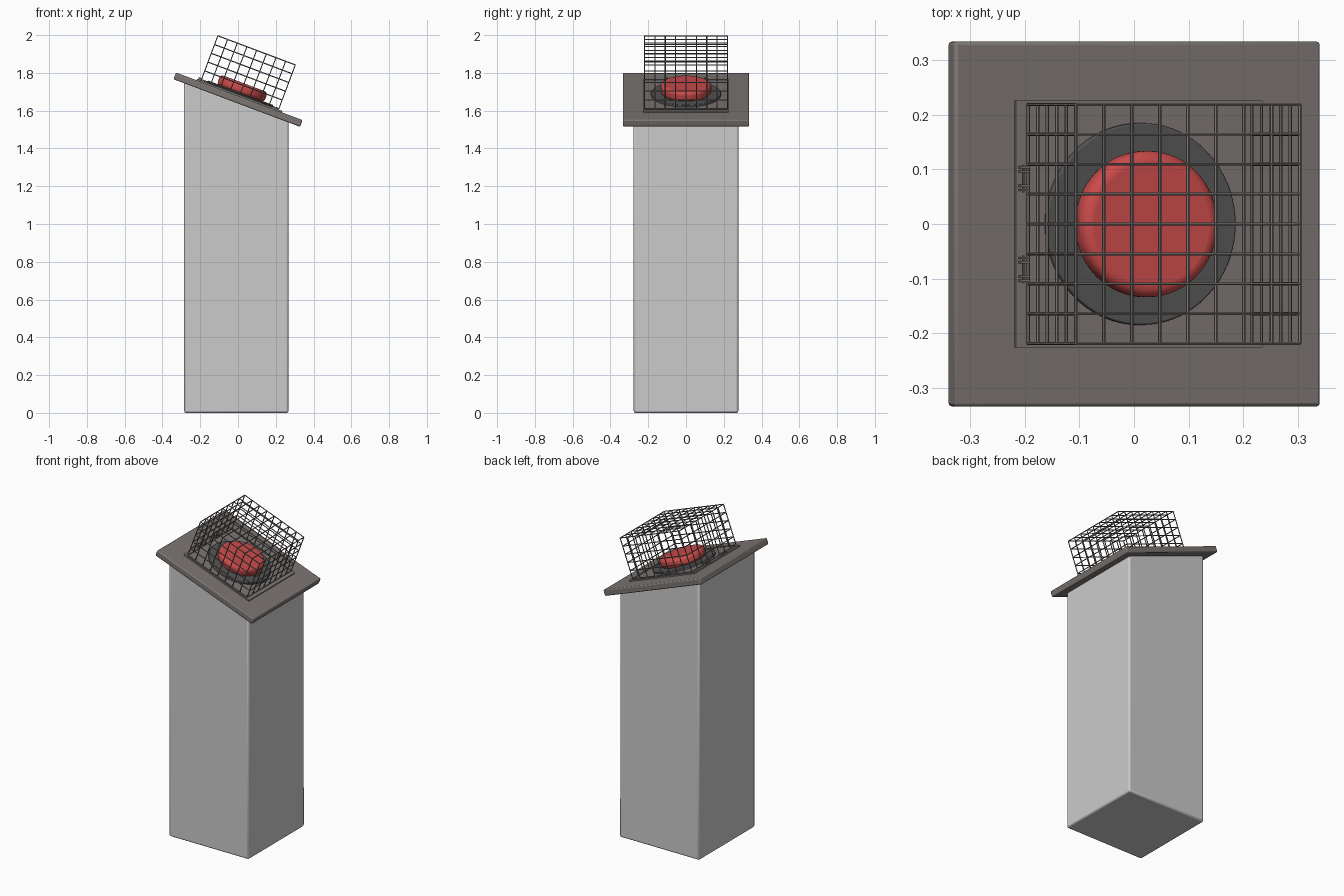
import bpy, bmesh, math
from mathutils import Matrix, Vector

cube = bpy.data.objects.get("Cube")
if cube:
    bpy.data.objects.remove(cube, do_unlink=True)


def material(name, rgb):
    m = bpy.data.materials.new(name)
    m.use_nodes = True
    m.diffuse_color = (*rgb, 1)
    m.node_tree.nodes["Principled BSDF"].inputs["Base Color"].default_value = (*rgb, 1)
    return m


stone = material("light grey", (0.6, 0.6, 0.6))
metal = material("warm grey metal", (0.2, 0.18, 0.17))
rubber = material("dark grey", (0.09, 0.09, 0.09))
red = material("button red", (0.6, 0.07, 0.07))

# Sloped frame: x runs down the slope, z stands off the panel surface
TILT = math.radians(20.6)
SLOPE = Matrix.Translation((0.007, 0, 1.676)) @ Matrix.Rotation(TILT, 4, 'Y')


def finish(name, bm, mat, matrix=SLOPE, bevel=0, segments=2):
    mesh = bpy.data.meshes.new(name)
    bm.to_mesh(mesh)
    bm.free()
    mesh.materials.append(mat)
    ob = bpy.data.objects.new(name, mesh)
    bpy.context.collection.objects.link(ob)
    ob.matrix_world = matrix
    if bevel:
        mod = ob.modifiers.new("rounded edges", 'BEVEL')
        mod.width, mod.segments = bevel, segments
        mod.limit_method = 'ANGLE'
    bpy.ops.object.select_all(action='DESELECT')
    ob.select_set(True)
    bpy.context.view_layer.objects.active = ob
    bpy.ops.object.shade_smooth_by_angle(angle=math.radians(35))
    return ob


def add_box(bm, lo, hi):
    lo, hi = Vector(lo), Vector(hi)
    m = Matrix.Translation((lo + hi) / 2) @ Matrix.Diagonal((*(hi - lo), 1))
    return bmesh.ops.create_cube(bm, size=1, matrix=m)["verts"]


def add_disc(bm, radius, z0, z1):
    bmesh.ops.create_cone(bm, cap_ends=True, segments=64, radius1=radius, radius2=radius,
                          depth=z1 - z0, matrix=Matrix.Translation((0, 0, (z0 + z1) / 2)))


def add_wire(bm, a, b, r=0.003):
    a, b = Vector(a), Vector(b)
    d = b - a
    m = Matrix.Translation((a + b) / 2) @ d.to_track_quat('Z', 'Y').to_matrix().to_4x4()
    bmesh.ops.create_cone(bm, cap_ends=True, segments=6, radius1=r, radius2=r,
                          depth=d.length, matrix=m)


# Pillar with its top cut to the slope
bm = bmesh.new()
for v in add_box(bm, (-0.285, -0.277, 0), (0.267, 0.277, 1)):
    if v.co.z > 0.5:
        v.co.z = 1.65 - v.co.x * math.tan(TILT)
finish("pillar", bm, stone, Matrix.Identity(4), 0.01)

# Sloped panel and the thin base plate of the guard
bm = bmesh.new()
add_box(bm, (-0.358, -0.334, -0.038), (0.358, 0.334, 0))
finish("sloped_panel", bm, metal, bevel=0.006)
bm = bmesh.new()
add_box(bm, (-0.241, -0.226, -0.002), (0.241, 0.226, 0.008))
finish("guard_base_plate", bm, metal)

# Button and its collar
bm = bmesh.new()
add_disc(bm, 0.185, 0, 0.02)
finish("button_collar", bm, rubber, bevel=0.003)
bm = bmesh.new()
add_disc(bm, 0.134, 0.015, 0.073)
finish("push_button", bm, red, bevel=0.02, segments=5)

# Wire guard: square mesh lid over four mesh walls
bm = bmesh.new()
H, LOW, TOP, CELLS, ROWS = 0.219, 0.012, 0.26, 8, 5
for i in range(CELLS + 1):
    t = -H + 2 * H * i / CELLS
    add_wire(bm, (t, -H, TOP), (t, H, TOP))
    add_wire(bm, (-H, t, TOP), (H, t, TOP))
    for s in (-H, H):
        add_wire(bm, (t, s, LOW), (t, s, TOP))
        if 0 < i < CELLS:
            add_wire(bm, (s, t, LOW), (s, t, TOP))
for j in range(ROWS):
    z = LOW + (TOP - LOW) * j / ROWS
    for s in (-H, H):
        add_wire(bm, (s, -H, z), (s, H, z))
        add_wire(bm, (-H, s, z), (H, s, z))
finish("wire_guard", bm, metal)

# Two hinges on the upper edge: paired prongs around a pin
for side, name in ((1, "left_hinge"), (-1, "right_hinge")):
    bm = bmesh.new()
    for y in (0.062, 0.07, 0.096, 0.104):
        add_box(bm, (-0.236, side * y - 0.002, 0.006), (-0.218, side * y + 0.002, 0.02))
    add_wire(bm, (-0.229, side * 0.058, 0.014), (-0.229, side * 0.108, 0.014), 0.002)
    finish(name, bm, metal)
